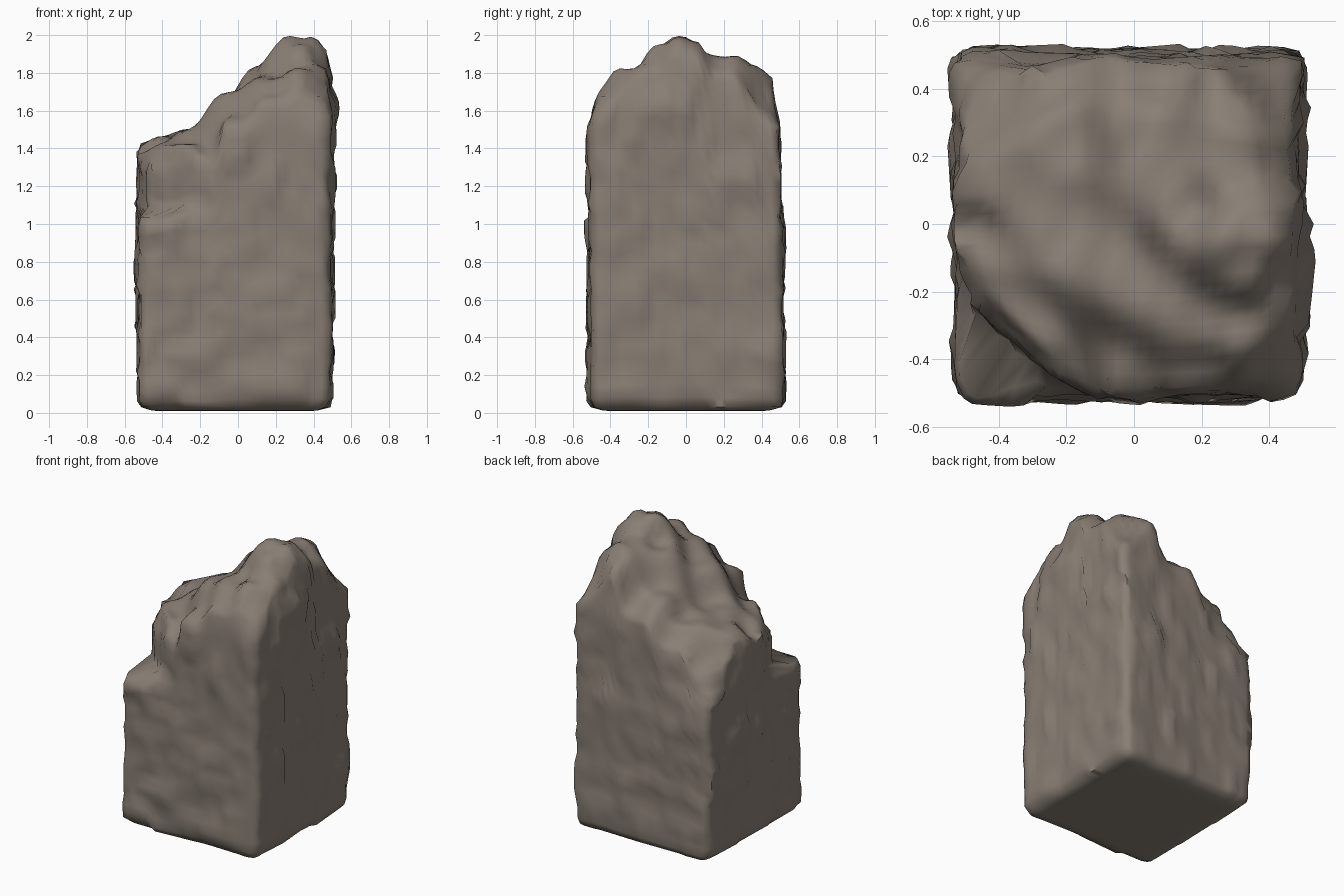
import bpy, bmesh, math, random
from mathutils import Vector, noise

if "Cube" in bpy.data.objects:
    bpy.data.objects.remove(bpy.data.objects["Cube"])

random.seed(11)
mat = bpy.data.materials.new("warm grey stone")
mat.diffuse_color = (0.25, 0.21, 0.175, 1)
mat.use_nodes = True
mat.node_tree.nodes["Principled BSDF"].inputs["Base Color"].default_value = mat.diffuse_color

# Height of the crumbled top: x, y, z
PEAKS = [(-.5, 0, 1.38), (-.5, -.5, 1.34), (-.5, .5, 1.3), (-.2, -.5, 1.38), (0, -.5, 1.57),
         (.25, -.5, 1.68), (.5, -.5, 1.7), (.5, -.2, 1.84), (.5, 0, 1.92), (.5, .2, 1.82),
         (.5, .5, 1.64), (.1, .5, 1.56), (-.25, .5, 1.42), (-.4, .1, 1.47), (-.2, 0, 1.5),
         (0, -.15, 1.7), (.2, .05, 1.83), (.3, -.03, 2.0), (.44, -.03, 2.0), (.38, -.15, 1.95),
         (.38, .05, 1.97), (.36, .14, 1.89), (.35, .3, 1.89), (.38, .4, 1.84), (.38, -.35, 1.82),
         (.2, -.3, 1.77), (0, .3, 1.64), (-.2, .3, 1.5), (-.35, -.35, 1.42)]

# Stones standing out of a wall: side (0 left, 1 right, 2 front, 3 back),
# centre along the wall, centre z, half length, half height, depth
BULGES = [(2, -.38, .97, .16, .07, .02), (2, -.02, .22, .46, .14, .02), (2, -.06, .5, .13, .12, .02),
          (2, .3, 1.22, .14, .12, .02), (1, -.15, 1.54, .2, .16, .045), (1, .22, 1.22, .17, .08, .03),
          (1, -.1, 1.2, .16, .07, .025), (1, .1, 1.08, .13, .06, .025), (1, .38, .8, .15, .13, .025),
          (1, .3, .22, .2, .17, .02), (3, .35, .93, .16, .09, .025), (3, -.1, .6, .18, .11, .02),
          (0, .1, .75, .18, .11, .02), (0, .05, 1.28, .2, .15, .02)]


def top_height(x, y):
    total = weight = 0
    for px, py, pz in PEAKS:
        w = 1 / ((x - px) ** 2 + (y - py) ** 2 + .002) ** 2
        total += w * pz
        weight += w
    return total / weight


def step(a, b, v):
    t = min(1, max(0, (v - a) / (b - a)))
    return t * t * (3 - 2 * t)


stones = {}


def relief(side, along, z):
    """Depth of the rough block covering this spot of a wall."""
    course = int(z / .22)
    s = (along + .5) / .34 + .5 * (course % 2) + .17 * side
    key = (side, course, int(s))
    if key not in stones:
        stones[key] = (random.uniform(-.016, .016), random.uniform(-.03, .03))
    d, tilt = stones[key]
    edge = min(s % 1 * .34, z % .22, .22 - z % .22, (1 - s % 1) * .34)
    d += tilt * (s % 1 - .5) - .014 * (1 - step(0, .06, edge))
    for b_side, a0, z0, ha, hz, depth in BULGES:
        if b_side == side:
            m = max(abs(along - a0) / ha, abs(z - z0) / hz)
            d += depth * (1 - step(.75, 1.15, m))
    return d


def finish(bm, name):
    bmesh.ops.recalc_face_normals(bm, faces=bm.faces)
    mesh = bpy.data.meshes.new(name)
    bm.to_mesh(mesh)
    bm.free()
    mesh.materials.append(mat)
    ob = bpy.data.objects.new(name, mesh)
    bpy.context.collection.objects.link(ob)
    bpy.ops.object.select_all(action='DESELECT')
    ob.select_set(True)
    bpy.context.view_layer.objects.active = ob
    bpy.ops.object.shade_smooth_by_angle(angle=math.radians(75))


# Ruined pillar, one continuous block of worn masonry
bm = bmesh.new()
bmesh.ops.create_cube(bm, size=1)
bmesh.ops.subdivide_edges(bm, edges=bm.edges[:], cuts=25, use_grid_fill=True)
R = .05
for v in bm.verts:
    x, y, t = v.co.x, v.co.y, v.co.z + .5
    z = .01 + (top_height(x, y) - .01) * t
    rim = max(abs(x), abs(y))
    dx = dy = 0
    if abs(x) > .499:
        dx = math.copysign(relief(0 if x < 0 else 1, y, z), x)
    if abs(y) > .499:
        dy = math.copysign(relief(2 if y < 0 else 3, x, z), y)
    # upper corners broken to a round plan, most on the left
    left, front = step(.15, -.25, x), step(.15, -.15, y)
    w = left * front * step(1.02, 1.1, z) * 1.08
    w += left * (1 - front) * (.3 * step(1.1, 1.18, z) + .35 * step(1.15, 1.45, z))
    w += (1 - left) * step(1.45, 1.85, z) * (.55 - .2 * front)
    sx = 1 + w * (math.sqrt(1 - 2 * y * y) - 1)
    sy = 1 + w * (math.sqrt(1 - 2 * x * x) - 1)
    # soften the vertical corners
    qx, qy = max(abs(x) - .5 + R, 0), max(abs(y) - .5 + R, 0)
    q = math.hypot(qx, qy)
    if q > R:
        x -= math.copysign(qx * (1 - R / q), x)
        y -= math.copysign(qy * (1 - R / q), y)
    # rounded foot and rim
    pinch = 1.0 - .05 * (1 - step(0, .07, z)) - .04 * step(.93, 1, t)
    if y > 0:
        dy -= .015 * step(.98, 1.06, z) * step(.3, .5, y)
    v.co = ((x * sx + dx) * pinch - .018, (y * sy + dy) * pinch, z)
    if t > .9:
        v.co.z += .015 * noise.noise(Vector((x * 6, y * 6, 3))) * step(.9, 1, t)
    v.co.z -= .025 * step(.44, .5, rim) * step(.95, 1, t)
    if t < .001:
        v.co.z += .02 * step(.45, .5, rim)
finish(bm, "ruined_pillar")
